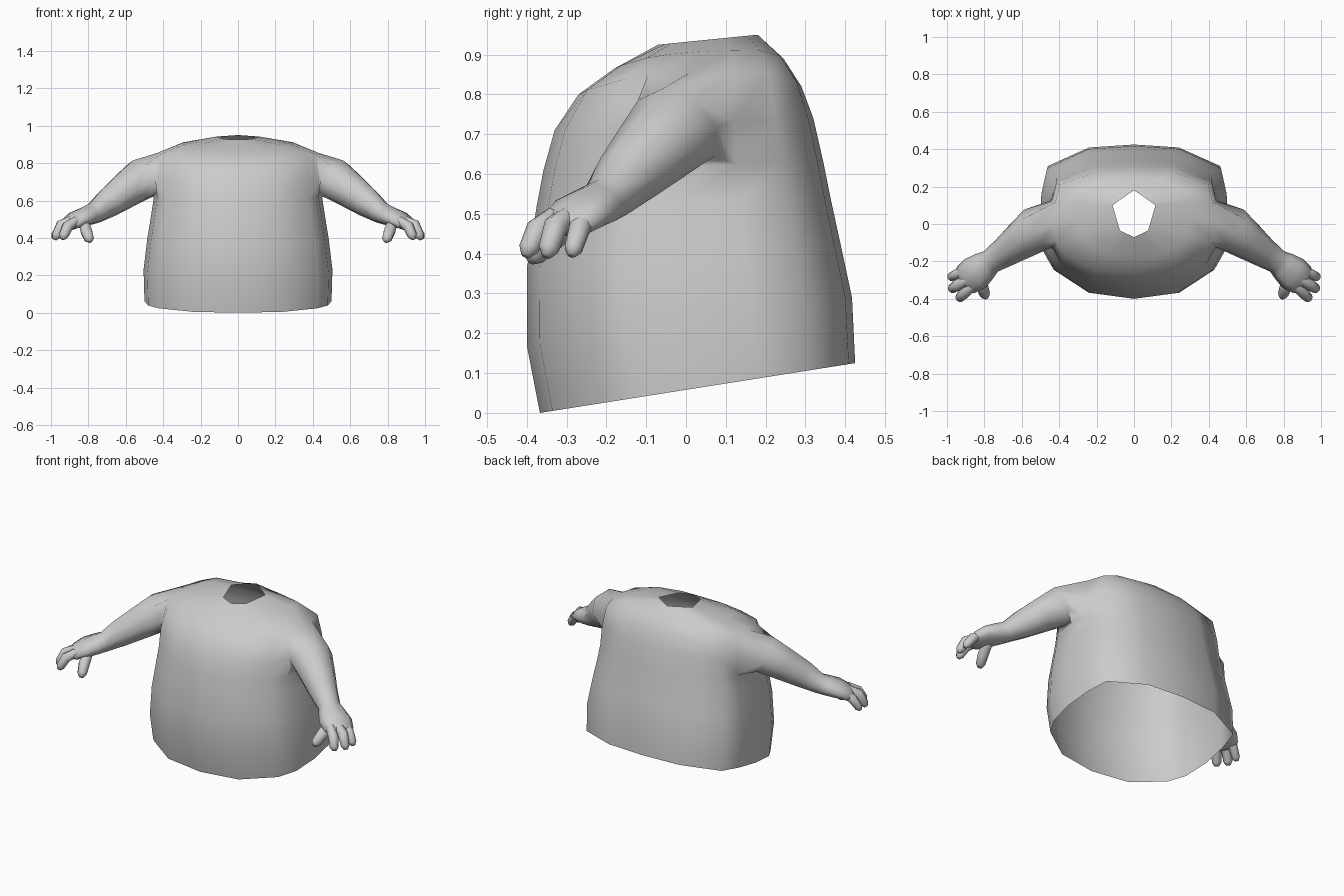
import bpy, bmesh, math
from mathutils import Vector

if "Cube" in bpy.data.objects:
    bpy.data.objects.remove(bpy.data.objects["Cube"])

UP = Vector((0, 0, 1))


def ring(bm, c, d, ry, rz):
    # eight-sided ring around c, facing along d
    back = UP.cross(d).normalized()
    v = d.cross(back).normalized()
    pts = []
    for i in range(8):
        a = math.radians(-90 + 45 * i)
        pts.append(bm.verts.new(c + back * math.cos(a) * ry + v * math.sin(a) * rz))
    return pts


def tube(bm, stations, start=None):
    # loft through (x, y, z, ry, rz) stations and close the far end
    cs = [Vector(s[:3]) for s in stations]
    prev = start
    for i, s in enumerate(stations):
        d = (cs[min(i + 1, len(cs) - 1)] - cs[max(i - 1, 0)]).normalized()
        cur = ring(bm, cs[i], d, s[3], s[4])
        if prev:
            for k in range(8):
                n = (k + 1) % 8
                bm.faces.new((prev[k], prev[n], cur[n], cur[k]))
        prev = cur
    bm.faces.new(prev)


def finish(bm, name):
    bmesh.ops.delete(bm, geom=[v for v in bm.verts if not v.link_faces], context='VERTS')
    me = bpy.data.meshes.new(name)
    bm.to_mesh(me)
    bm.free()
    for p in me.polygons:
        p.use_smooth = True
    ob = bpy.data.objects.new(name, me)
    bpy.context.collection.objects.link(ob)
    m = ob.modifiers.new("mirror", 'MIRROR')
    m.use_clip = True
    m.merge_threshold = 0.0005
    return ob


# Torso: half cross-section from front to back, and its levels
UNIT = [(0, -1), (.48, -.92), (.85, -.62), (.96, -.38), (1, 0), (.98, .38),
        (.92, .71), (.48, .96), (0, 1)]
# z front, z back, half width, y front, y back, side lift
LEVELS = [(0, .125, .50, -.367, .425, 0),
          (.17, .29, .505, -.40, .417, 0),
          (.36, .43, .485, -.40, .387, 0),
          (.52, .54, .463, -.375, .363, 0),
          (.61, .63, .45, -.358, .345, 0),
          (.71, .74, .45, -.33, .32, 0),
          (.80, .82, .43, -.27, .29, .045),
          (.865, .89, .30, -.18, .245, .03)]
NECK = [(0, -.07), (.038, -.053), (.075, -.035), (.09, .015), (.103, .06),
        (.115, .10), (.08, .125), (.04, .153), (0, .18)]

bm = bmesh.new()
rows = []
for zf, zb, w, yf, yb, lift in LEVELS:
    row = []
    for ux, uy in UNIT:
        y = (yf + yb) / 2 + uy * (yb - yf) / 2
        z = zf + (zb - zf) * (uy + 1) / 2 + lift * ux * ux
        row.append(bm.verts.new((ux * w, y, z)))
    rows.append(row)
rows.append([bm.verts.new((x, y, .925 + .1 * (y + .07))) for x, y in NECK])
for r in range(len(rows) - 1):
    for c in range(8):
        if r in (4, 5) and c in (3, 4):
            continue  # shoulder opening
        bm.faces.new((rows[r][c], rows[r][c + 1], rows[r + 1][c + 1], rows[r + 1][c]))

# Arm and palm grow from the shoulder opening
hole = [rows[r][c] for r, c in ((4, 4), (4, 5), (5, 5), (6, 5), (6, 4), (6, 3), (5, 3), (4, 3))]
tube(bm, [(.515, -.025, .715, .125, .115),
          (.60, -.085, .655, .105, .10),
          (.69, -.15, .59, .082, .083),
          (.765, -.20, .535, .066, .06),
          (.80, -.225, .522, .08, .055),
          (.85, -.265, .503, .095, .048),
          (.90, -.30, .475, .085, .036),
          (.92, -.312, .462, .06, .02)], hole)
finish(bm, "torso_and_arms")

# Fingers and thumb: base, knuckle, tip
DIGITS = [((.885, -.245, .495), (.945, -.268, .462), (.978, -.283, .412), .028),
          ((.885, -.295, .495), (.945, -.328, .468), (.972, -.345, .412), .031),
          ((.865, -.335, .492), (.91, -.372, .462), (.932, -.395, .412), .030),
          ((.825, -.275, .485), (.812, -.335, .440), (.797, -.378, .398), .033)]
bm = bmesh.new()
for a, b, c, r in DIGITS:
    a, b, c = Vector(a), Vector(b), Vector(c)
    tip = c + (c - b).normalized() * r * .7
    tube(bm, [(*a, r * .85, r * .85), (*b, r, r), (*c, r * .85, r * .85), (*tip, r * .4, r * .4)])
finish(bm, "fingers")
